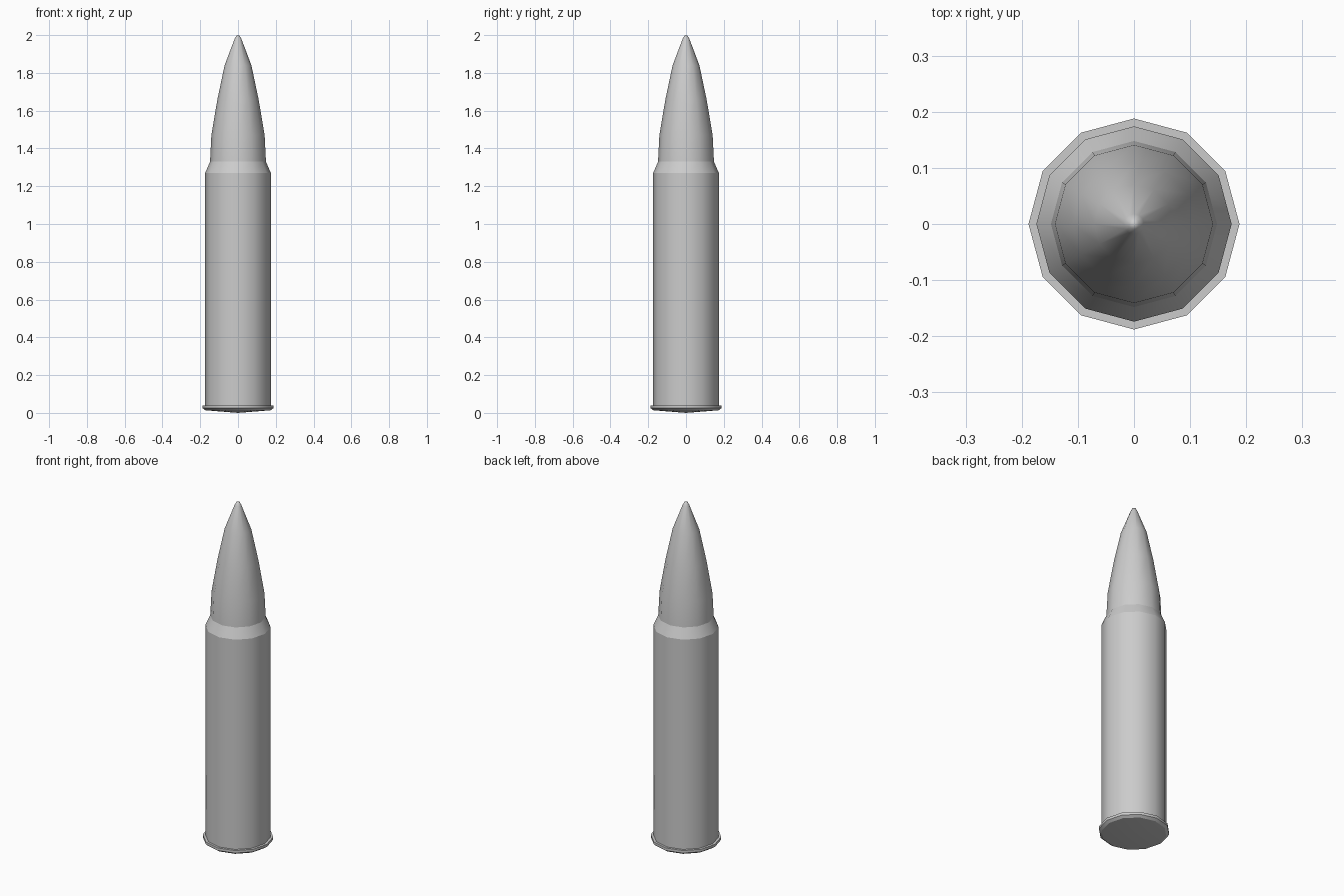
import bpy, bmesh
from math import sin, cos, tau

if "Cube" in bpy.data.objects:
    bpy.data.objects.remove(bpy.data.objects["Cube"])

SIDES = 12


def lathe(name, profile, sharp_rings=()):
    """Spin (radius, z) points around z; radius 0 becomes a single pole."""
    bm = bmesh.new()
    rings = []
    for r, z in profile:
        count = SIDES if r > 0 else 1
        rings.append([bm.verts.new((r * cos(tau * i / SIDES), r * sin(tau * i / SIDES), z))
                      for i in range(count)])
    for a, b in zip(rings, rings[1:]):
        for i in range(SIDES):
            j = (i + 1) % SIDES
            if len(a) == 1:
                bm.faces.new((a[0], b[j], b[i]))
            elif len(b) == 1:
                bm.faces.new((a[i], a[j], b[0]))
            else:
                bm.faces.new((a[i], a[j], b[j], b[i]))
    for f in bm.faces:
        f.smooth = True
    # Crisp creases between the turned sections
    for k in sharp_rings:
        for i in range(SIDES):
            edge = bm.edges.get((rings[k][i], rings[k][(i + 1) % SIDES]))
            edge.smooth = False
    bmesh.ops.recalc_face_normals(bm, faces=bm.faces)
    mesh = bpy.data.meshes.new(name)
    bm.to_mesh(mesh)
    bm.free()
    obj = bpy.data.objects.new(name, mesh)
    bpy.context.collection.objects.link(obj)
    return obj


# Case: shallow domed base, rim, straight body and tapered shoulder
lathe("case", [(0, 0.0), (0.173, 0.014), (0.188, 0.025), (0.188, 0.04), (0.174, 0.04),
               (0.174, 1.27), (0.148, 1.33)], sharp_rings=(1, 2, 3, 4, 5))

# Neck and pointed bullet
lathe("bullet", [(0.148, 1.33), (0.141, 1.47), (0.109, 1.66), (0.071, 1.84),
                 (0.018, 1.98), (0.009, 1.996), (0, 2.0)])
